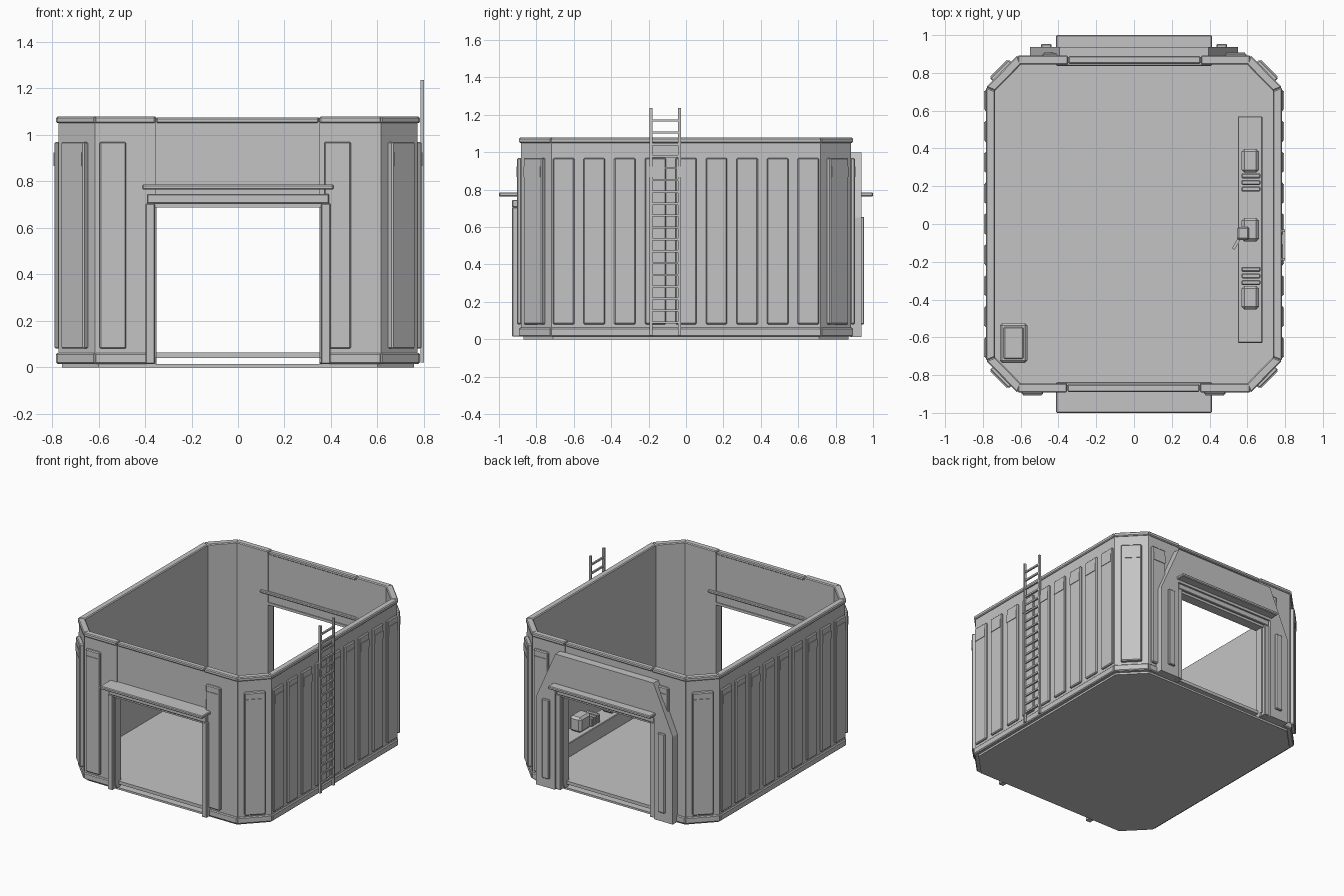
import bpy, bmesh, math
from mathutils import Matrix, Vector

old = bpy.data.objects.get("Cube")
if old:
    bpy.data.objects.remove(old)

grey = bpy.data.materials.new("plain grey")
grey.use_nodes = True
grey.diffuse_color = (0.55, 0.55, 0.55, 1)
grey.node_tree.nodes["Principled BSDF"].inputs["Base Color"].default_value = grey.diffuse_color


def finish(name, bm, bevel=0):
    bmesh.ops.recalc_face_normals(bm, faces=bm.faces)
    mesh = bpy.data.meshes.new(name)
    bm.to_mesh(mesh)
    bm.free()
    mesh.materials.append(grey)
    obj = bpy.data.objects.new(name, mesh)
    bpy.context.collection.objects.link(obj)
    if bevel:
        mod = obj.modifiers.new("bevel", "BEVEL")
        mod.width = bevel
        mod.segments = 1
    return obj


def box(name, x, y, z, bevel=0, turn=None):
    """Box from three (low, high) ranges."""
    bm = bmesh.new()
    bmesh.ops.create_cube(bm, size=1)
    for v in bm.verts:
        v.co = Vector([(a + b) / 2 + c * (b - a) for (a, b), c in zip((x, y, z), v.co)])
    if turn:
        bm.transform(turn)
    return finish(name, bm, bevel)


def prism(name, points, low, high, bevel=0, upright=False):
    """Extruded outline: (x, y) along z, or (x, z) along y when upright."""
    bm = bmesh.new()
    place = (lambda p: (p[0], low, p[1])) if upright else (lambda p: (p[0], p[1], low))
    face = bm.faces.new([bm.verts.new(place(p)) for p in points])
    move = bmesh.ops.extrude_face_region(bm, geom=[face])["geom"]
    step = (0, high - low, 0) if upright else (0, 0, high - low)
    bmesh.ops.translate(bm, verts=[g for g in move if isinstance(g, bmesh.types.BMVert)], vec=step)
    return finish(name, bm, bevel)


def octagon(ax, ay, bx, by):
    """Chamfered rectangle through (ax, ay) and (bx, by), anticlockwise."""
    return [(bx, -by), (bx, by), (ax, ay), (-ax, ay),
            (-bx, by), (-bx, -by), (-ax, -ay), (ax, -ay)]


def ring(name, outer, inner, z, bevel, skip=()):
    for i in range(8):
        if i not in skip:
            j = (i + 1) % 8
            prism(f"{name}_{i + 1}", [outer[i], outer[j], inner[j], inner[i]], *z, bevel)


wall_out = octagon(0.615, 0.883, 0.773, 0.72)
wall_in = octagon(0.598, 0.845, 0.735, 0.705)
trim_out = octagon(0.618, 0.893, 0.783, 0.724)
ENDS = (2, 6)

# Floor
prism("base_plate", octagon(0.6, 0.87, 0.757, 0.71), 0, 0.014)
prism("floor", octagon(0.605, 0.87, 0.76, 0.71), 0.04, 0.063)

# Side and corner walls with rims
ring("wall", wall_out, wall_in, (0.014, 1.06), 0, ENDS)
ring("base_trim", trim_out, wall_in, (0.015, 0.062), 0.006, ENDS)
ring("top_trim", trim_out, wall_in, (1.05, 1.078), 0.006, ENDS)


def ribbed_panel(name, width, turn, depth=0.02):
    """Raised panel with a small plate, facing local -y."""
    h = width / 2
    box(name, (-h, h), (-depth, 0.004), (0.08, 0.97), 0.006, turn)
    box(name + "_plate", (-h + 0.008, h - 0.008), (-depth - 0.004, -depth + 0.004),
        (0.867, 0.925), 0, turn)


# Raised panels along both sides
for side, angle in (("left", 90), ("right", -90)):
    s = 1 if angle > 0 else -1
    for k in range(-4, 5):
        turn = Matrix.Translation((s * 0.773, k * 0.1635, 0)) @ Matrix.Rotation(math.radians(angle), 4, "Z")
        ribbed_panel(f"{side}_panel_{k + 5}", 0.114, turn, 0.016)

# Corner panels
for i, (sx, sy) in enumerate([(1, 1), (-1, 1), (-1, -1), (1, -1)]):
    angle = math.atan2(sy, sx) + math.pi / 2
    turn = Matrix.Translation((sx * 0.694, sy * 0.8015, 0)) @ Matrix.Rotation(angle, 4, "Z")
    ribbed_panel(f"corner_panel_{i + 1}", 0.14, turn, 0.028)

# End walls with doorways; the back is the front turned half way round
for end, turn in (("front", Matrix()), ("back", Matrix.Rotation(math.pi, 4, "Z"))):
    for side, x in (("a", (-0.616, -0.355)), ("b", (0.35, 0.616))):
        box(f"{end}_wall_{side}", x, (-0.883, -0.845), (0.014, 1.06), 0, turn)
        box(f"{end}_base_trim_{side}", x, (-0.893, -0.845), (0.015, 0.062), 0.006, turn)
        box(f"{end}_top_trim_{side}", x, (-0.893, -0.845), (1.05, 1.078), 0.006, turn)
    box(f"{end}_wall_over_door", (-0.357, 0.352), (-0.876, -0.852), (0.69, 1.06), 0, turn)
    box(f"{end}_top_trim_middle", (-0.352, 0.347), (-0.889, -0.848), (1.05, 1.075), 0.006, turn)
    for side, x in (("a", -0.538), ("b", 0.428)):
        ribbed_panel(f"{end}_panel_{side}", 0.114, turn @ Matrix.Translation((x, -0.883, 0)))
    for side, s in (("a", -1), ("b", 1)):
        post = sorted((s * 0.358, s * 0.398))
        box(f"{end}_door_post_{side}", post, (-0.93, -0.87), (0.015, 0.705), 0.004, turn)
        jamb = sorted((s * 0.35, s * 0.365))
        box(f"{end}_door_jamb_{side}", jamb, (-0.905, -0.845), (0.04, 0.70), 0, turn)
    box(f"{end}_lintel", (-0.392, 0.392), (-0.93, -0.87), (0.705, 0.745), 0.004, turn)
    box(f"{end}_lintel_underside", (-0.36, 0.36), (-0.915, -0.845), (0.688, 0.706), 0, turn)
    box(f"{end}_canopy", (-0.412, 0.412), (-1, -0.837), (0.764, 0.786), 0.005, turn)

# Arched surround on the back doorway
half = [(0.398, 0.745), (0.398, 0.012), (0.55, 0.012), (0.55, 0.65), (0.395, 1.0)]
prism("back_surround", half + [(-x, z) for x, z in reversed(half)], 0.88, 0.938, upright=True)
for side, s in (("left", 1), ("right", -1)):
    box(f"back_surround_rib_{side}", (s * 0.465 - 0.028, s * 0.465 + 0.028),
        (0.93, 0.953), (0.08, 0.655), 0.005)

# Ladder
for i, y in enumerate((-0.187, -0.035)):
    box(f"ladder_rail_{i + 1}", (0.784, 0.8), (y - 0.007, y + 0.007), (0.02, 1.236))
for i in range(18):
    z = 0.09 + i * 0.0635
    box(f"ladder_rung_{i + 1}", (0.786, 0.798), (-0.185, -0.037), (z - 0.006, z + 0.006))

# Workbench with equipment
box("bench", (0.55, 0.68), (-0.63, 0.57), (0.06, 0.165), 0.004)
for i, (y, s) in enumerate(((0.335, -1), (-0.03, 0), (-0.39, 1))):
    box(f"bench_unit_{i + 1}", (0.57, 0.662), (y - 0.063, y + 0.063), (0.165, 0.275), 0.015)
    for k in range(3 if s else 0):
        c = y + s * (0.08 + 0.035 * k)
        box(f"bench_unit_{i + 1}_fin_{k + 1}", (0.568, 0.67), (c - 0.013, c + 0.013), (0.165, 0.23), 0.006)
box("tool_head", (0.545, 0.61), (-0.085, -0.015), (0.26, 0.3), 0.01)
arm = Matrix.Translation((0.55, -0.09, 0.28)) @ Matrix.Rotation(math.radians(-30), 4, "Z")
box("tool_arm", (-0.008, 0.008), (-0.05, 0.05), (-0.01, 0.01), 0, arm)

# Floor crate
box("crate", (-0.71, -0.565), (-0.735, -0.525), (0.06, 0.2), 0.012)
box("crate_lid", (-0.69, -0.585), (-0.715, -0.545), (0.195, 0.212), 0.006)
